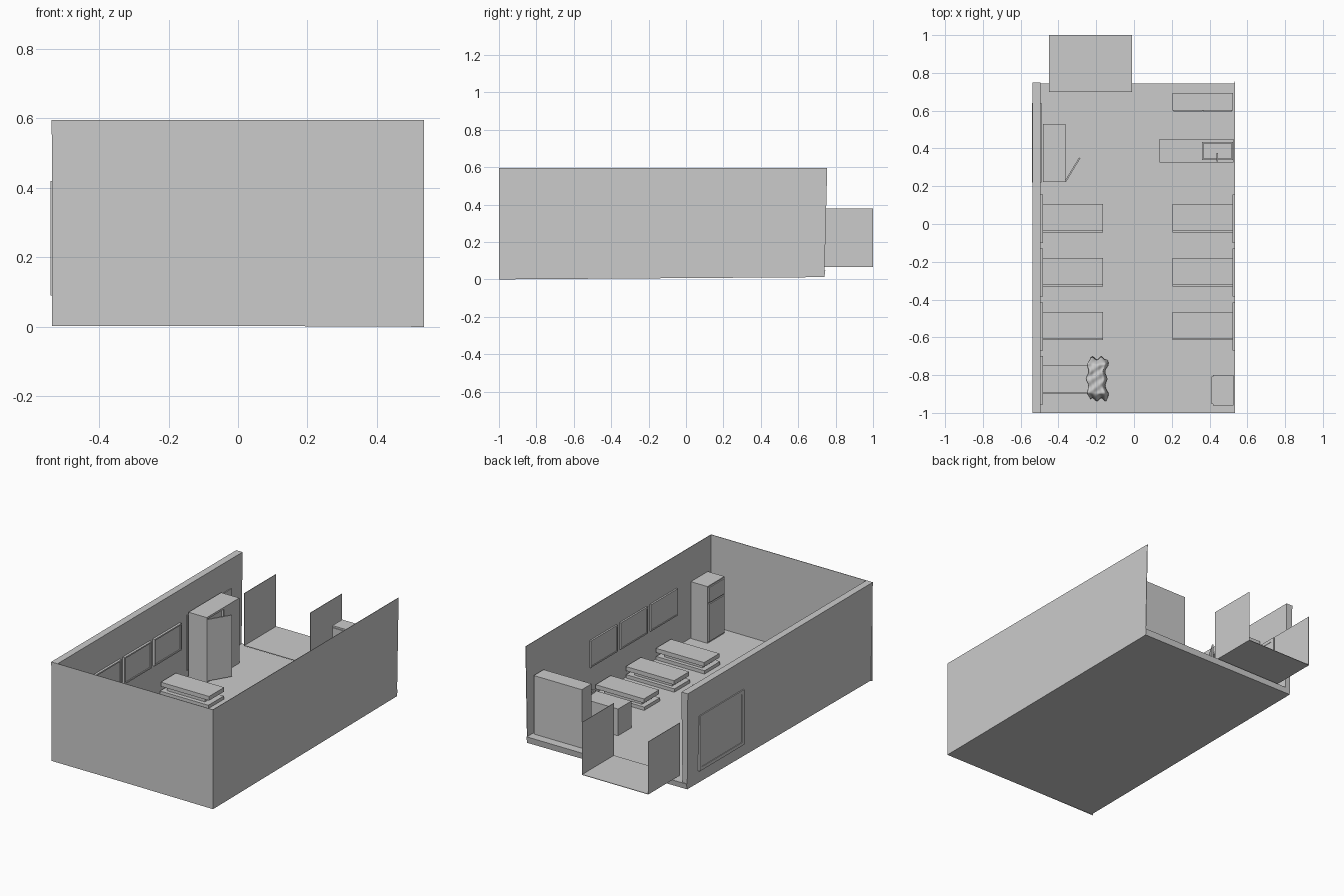
import bpy, bmesh, math

if "Cube" in bpy.data.objects:
    bpy.data.objects.remove(bpy.data.objects["Cube"])

mat = bpy.data.materials.new("plain grey")
mat.diffuse_color = (0.6, 0.6, 0.6, 1)
mat.use_nodes = True
mat.node_tree.nodes["Principled BSDF"].inputs["Base Color"].default_value = mat.diffuse_color


def mesh_object(name, verts, faces):
    me = bpy.data.meshes.new(name)
    me.from_pydata(verts, [], faces)
    me.materials.append(mat)
    ob = bpy.data.objects.new(name, me)
    bpy.context.collection.objects.link(ob)
    bm = bmesh.new()
    bm.from_mesh(me)
    bmesh.ops.recalc_face_normals(bm, faces=bm.faces)
    bm.to_mesh(me)
    bm.free()
    return ob


HEX = [(0, 1, 2, 3), (4, 5, 6, 7), (0, 1, 5, 4), (1, 2, 6, 5), (2, 3, 7, 6), (3, 0, 4, 7)]


def prism(name, bottom, top):
    return mesh_object(name, bottom + top, HEX)


def box(name, x0, x1, y0, y1, z0, z1):
    ring = [(x0, y0), (x1, y0), (x1, y1), (x0, y1)]
    return prism(name, [(x, y, z0) for x, y in ring], [(x, y, z1) for x, y in ring])


def frame(name, x0, x1, y0, y1, z0, z1, b):
    """Rectangular border standing in the y-z plane."""
    box(name + "_bottom", x0, x1, y0, y1, z0, z0 + b)
    box(name + "_top", x0, x1, y0, y1, z1 - b, z1)
    box(name + "_near", x0, x1, y0, y0 + b, z0 + b, z1 - b)
    box(name + "_far", x0, x1, y1 - b, y1, z0 + b, z1 - b)


FLOOR, TOP = 0.05, 0.595
T = 0.003

# Floor slab with a slightly tilted underside
prism("floor",
      [(-0.525, -1, 0.005), (0.535, -1, 0), (0.535, 0.74, 0.012), (-0.525, 0.74, 0.017)],
      [(-0.525, -1, FLOOR), (0.535, -1, FLOOR), (0.535, 0.745, FLOOR), (-0.525, 0.745, FLOOR)])

# Thin front and right walls, thick left wall, open back
box("front_wall", -0.535, 0.535, -1, -1 + T, 0.003, TOP)
prism("right_wall",
      [(0.535 - T, -1, 0), (0.535, -1, 0), (0.535, 0.74, 0.012), (0.535 - T, 0.74, 0.012)],
      [(0.535 - T, -1, TOP), (0.535, -1, TOP), (0.535, 0.755, TOP), (0.535 - T, 0.755, TOP)])
prism("left_wall",
      [(-0.526, -1, 0.005), (-0.495, -1, 0.005), (-0.495, 0.74, 0.017), (-0.526, 0.74, 0.017)],
      [(-0.537, -1, TOP), (-0.495, -1, TOP), (-0.495, 0.75, TOP), (-0.537, 0.75, TOP)])

# Open passage at the back
box("passage_floor", -0.45, -0.01, 0.70, 1.0, 0.065, 0.068)
box("passage_left_wall", -0.45, -0.45 + T, 0.70, 1.0, 0.065, 0.38)
box("passage_right_wall", -0.01 - T, -0.01, 0.70, 1.0, 0.065, 0.38)

# Window through the left wall
frame("left_window", -0.54, -0.49, 0.22, 0.64, 0.09, 0.42, 0.02)
box("left_window_pane", -0.536, -0.492, 0.24, 0.62, 0.11, 0.40)


# Beds with a framed panel on the wall above each
def bed(name, x0, x1, y, wall_x0, wall_x1):
    box(name + "_base", x0, x1, y - 0.075, y + 0.072, FLOOR, 0.07)
    box(name + "_support", x0 + 0.03, x1 - 0.04, y - 0.05, y + 0.05, 0.07, 0.095)
    box(name + "_mattress", x0, x1, y - 0.068, y + 0.075, 0.095, 0.12)
    frame(name + "_panel_frame", wall_x0, wall_x1, y - 0.13, y + 0.125, 0.24, 0.40, 0.008)
    mid = (wall_x0 + wall_x1) / 2
    box(name + "_panel", mid - 0.003, mid + 0.003, y - 0.122, y + 0.117, 0.248, 0.392)


for i in range(4):
    y = 0.03 - 0.285 * i
    bed("left_bed_%d" % (i + 1), -0.485, -0.165, y, -0.497, -0.481)
    if i < 3:
        bed("right_bed_%d" % (i + 1), 0.205, 0.525, y, 0.522, 0.533)

# Crumpled blanket draped over the foot of the last left bed
N, M = 40, 24
verts, faces = [], []
for j in range(N + 1):
    s = j / N * 2 - 1
    for i in range(M + 1):
        u = i / M * 2 - 1
        over = max(0, abs(s) - 0.68) / 0.32
        wave = math.sin(7 * u + 3 * s) * 0.5 + math.sin(13 * s - 4 * u) * 0.5
        x = -0.197 + u * (0.05 + 0.006 * math.cos(9 * s)) + 0.012 * s * s
        yy = -0.82 + s * 0.11 + 0.008 * over * math.sin(6 * u)
        z = 0.132 + 0.006 * wave - 0.06 * over ** 1.5
        if u > 0.7:
            z -= 0.05 * (u - 0.7) / 0.3
        verts.append((x, yy, z))
for j in range(N):
    for i in range(M):
        a = j * (M + 1) + i
        faces.append((a, a + 1, a + M + 2, a + M + 1))
blanket = mesh_object("blanket", verts, faces)
for p in blanket.data.polygons:
    p.use_smooth = True
sol = blanket.modifiers.new("thickness", "SOLIDIFY")
sol.thickness = 0.004

# Hollow wardrobe with one door shut and one open
wx0, wx1, wy0, wy1, wz = -0.483, -0.362, 0.222, 0.53, 0.44
box("wardrobe_back", wx0, wx0 + 0.01, wy0, wy1, FLOOR, wz)
box("wardrobe_near_side", wx0, wx1, wy0, wy0 + 0.01, FLOOR, wz)
box("wardrobe_far_side", wx0, wx1, wy1 - 0.01, wy1, FLOOR, wz)
box("wardrobe_top", wx0, wx1, wy0, wy1, wz - 0.012, wz)
box("wardrobe_bottom", wx0, wx1, wy0, wy1, FLOOR, FLOOR + 0.015)
box("wardrobe_shelf", wx0, wx1 - 0.01, wy0, wy1, 0.25, 0.26)
box("wardrobe_shut_door", wx1 - 0.008, wx1, 0.385, wy1, FLOOR + 0.01, wz - 0.012)
door = [(-0.368, 0.225), (-0.36, 0.222), (-0.284, 0.348), (-0.291, 0.352)]
prism("wardrobe_open_door", [(x, y, 0.06) for x, y in door], [(x, y, 0.428) for x, y in door])

# Closed cupboard at the back right
box("back_cupboard", 0.205, 0.523, 0.60, 0.693, FLOOR, 0.40)
for n, x in (("left", 0.21), ("right", 0.366)):
    box("back_cupboard_%s_door" % n, x, x + 0.152, 0.595, 0.602, 0.065, 0.39)

# Counter with basin and tap
box("counter", 0.135, 0.528, 0.325, 0.45, FLOOR, 0.21)
frame_x = (0.36, 0.525)
box("basin_floor", *frame_x, 0.34, 0.435, 0.21, 0.213)
box("basin_rim_front", *frame_x, 0.34, 0.348, 0.21, 0.222)
box("basin_rim_back", *frame_x, 0.427, 0.435, 0.21, 0.222)
for n, x in (("left", 0.36), ("right", 0.517)):
    box("basin_rim_" + n, x, x + 0.008, 0.348, 0.427, 0.21, 0.222)
box("tap_stem", 0.438, 0.444, 0.33, 0.336, 0.21, 0.25)
box("tap_spout", 0.438, 0.444, 0.33, 0.375, 0.244, 0.25)

# Tall two-door fridge at the front right
box("fridge", 0.418, 0.528, -0.96, -0.80, FLOOR, 0.39)
box("fridge_lower_door", 0.411, 0.42, -0.953, -0.807, 0.06, 0.283)
box("fridge_upper_door", 0.411, 0.42, -0.953, -0.807, 0.292, 0.383)
